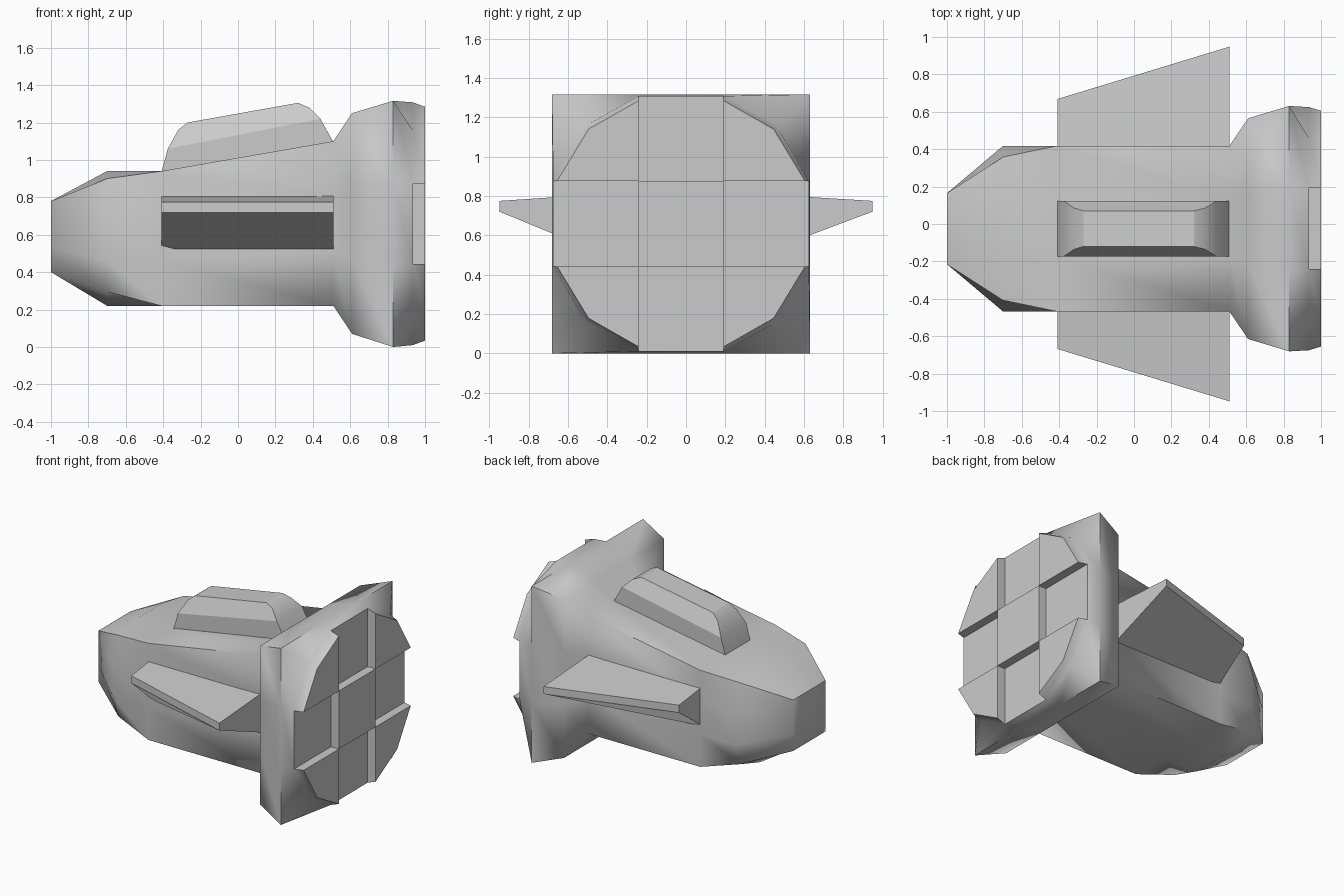
import bpy, bmesh, math

if "Cube" in bpy.data.objects:
    bpy.data.objects.remove(bpy.data.objects["Cube"])

YC = -0.025


def finish(bm, name, smooth=None):
    bmesh.ops.recalc_face_normals(bm, faces=bm.faces[:])
    me = bpy.data.meshes.new(name)
    bm.to_mesh(me)
    bm.free()
    ob = bpy.data.objects.new(name, me)
    bpy.context.collection.objects.link(ob)
    if smooth:
        bpy.ops.object.select_all(action='DESELECT')
        ob.select_set(True)
        bpy.context.view_layer.objects.active = ob
        bpy.ops.object.shade_smooth_by_angle(angle=math.radians(smooth))
    return ob


def loft(name, layers, smooth=None):
    """Skin equal-length point loops and cap both ends."""
    bm = bmesh.new()
    rings = [[bm.verts.new(p) for p in loop] for loop in layers]
    n = len(rings[0])
    for a, b in zip(rings, rings[1:]):
        for i in range(n):
            bm.faces.new((a[i], a[(i + 1) % n], b[(i + 1) % n], b[i]))
    bm.faces.new(rings[0])
    bm.faces.new(rings[-1])
    return finish(bm, name, smooth)


# Hull: square sections, each split in thirds with optional corner insets
# x, bottom z, top z, half width, corner inset (y, z bottom, z top)
stations = [
    (-1.00, 0.40, 0.78, 0.19, 0, 0, 0),
    (-0.70, 0.22, 0.94, 0.443, 0.06, 0.075, 0.04),
    (-0.41, 0.22, 0.94, 0.443, 0, 0, 0),
    (0.51, 0.22, 1.10, 0.443, 0, 0, 0),
    (0.61, 0.07, 1.25, 0.59, 0, 0, 0),
    (0.83, 0.00, 1.316, 0.656, 0, 0, 0),
    (0.935, 0.01, 1.308, 0.65, 0.165, 0.15, 0.15),
]
perimeter = [(0, 0), (1, 0), (2, 0), (3, 0), (3, 1), (3, 2),
             (3, 3), (2, 3), (1, 3), (0, 3), (0, 2), (0, 1)]
bm = bmesh.new()


def section(x, z0, z1, hw, iy, ib, it, full):
    grid = {}
    for i in range(4):
        for j in range(4):
            if not full and (i, j) not in perimeter:
                continue
            y = YC - hw + 2 * hw * i / 3
            z = z0 + (z1 - z0) * j / 3
            if i in (0, 3) and j in (0, 3):
                y += iy if i == 0 else -iy
                z += ib if j == 0 else -it
            grid[i, j] = bm.verts.new((x, y, z))
    return grid


last = len(stations) - 1
grids = [section(*s, k == last) for k, s in enumerate(stations)]
for a, b in zip(grids, grids[1:]):
    for k in range(12):
        p, q = perimeter[k], perimeter[(k + 1) % 12]
        bm.faces.new((a[p], a[q], b[q], b[p]))
bm.faces.new([grids[0][p] for p in perimeter])

# Stern: checkerboard of raised and recessed plates
g = grids[-1]
for i in range(3):
    for j in range(3):
        keys = [(i, j), (i + 1, j), (i + 1, j + 1), (i, j + 1)]
        low = [g[k] for k in keys]
        if (i + j) % 2:
            bm.faces.new(low)
            continue
        high = []
        for (u, v), vert in zip(keys, low):
            y, z = vert.co.y, vert.co.z
            if u in (0, 3):
                y = YC + (y - YC) * 0.97
            if v in (0, 3):
                z = 0.66 + (z - 0.66) * 0.963
            high.append(bm.verts.new((1.0, y, z)))
        bm.faces.new(high)
        for k in range(4):
            m = (k + 1) % 4
            bm.faces.new((low[k], low[m], high[m], high[k]))
finish(bm, "hull", 60)

# Wings: tapered wedges swept outward to the rear
for side, name in ((1, "left_wing"), (-1, "right_wing")):
    root = 0.40 * side + YC
    loft(name, [
        [(x, root, 0.505), (x, tip * side, 0.72),
         (x, tip * side, 0.775), (x, root, 0.81)]
        for x, tip in ((-0.41, 0.668), (0.51, 0.948))])

# Canopy: stacked rectangles narrowing to a sloped roof
# rear x / z, front x / z, half width
canopy = [(-0.41, 0.935, 0.51, 1.095, 0.148),
          (-0.375, 1.06, 0.44, 1.22, 0.148),
          (-0.32, 1.16, 0.38, 1.28, 0.11),
          (-0.27, 1.20, 0.32, 1.305, 0.095)]
loft("canopy", [
    [(xa, YC - w, za), (xb, YC - w, zb), (xb, YC + w, zb), (xa, YC + w, za)]
    for xa, za, xb, zb, w in canopy], 25)
